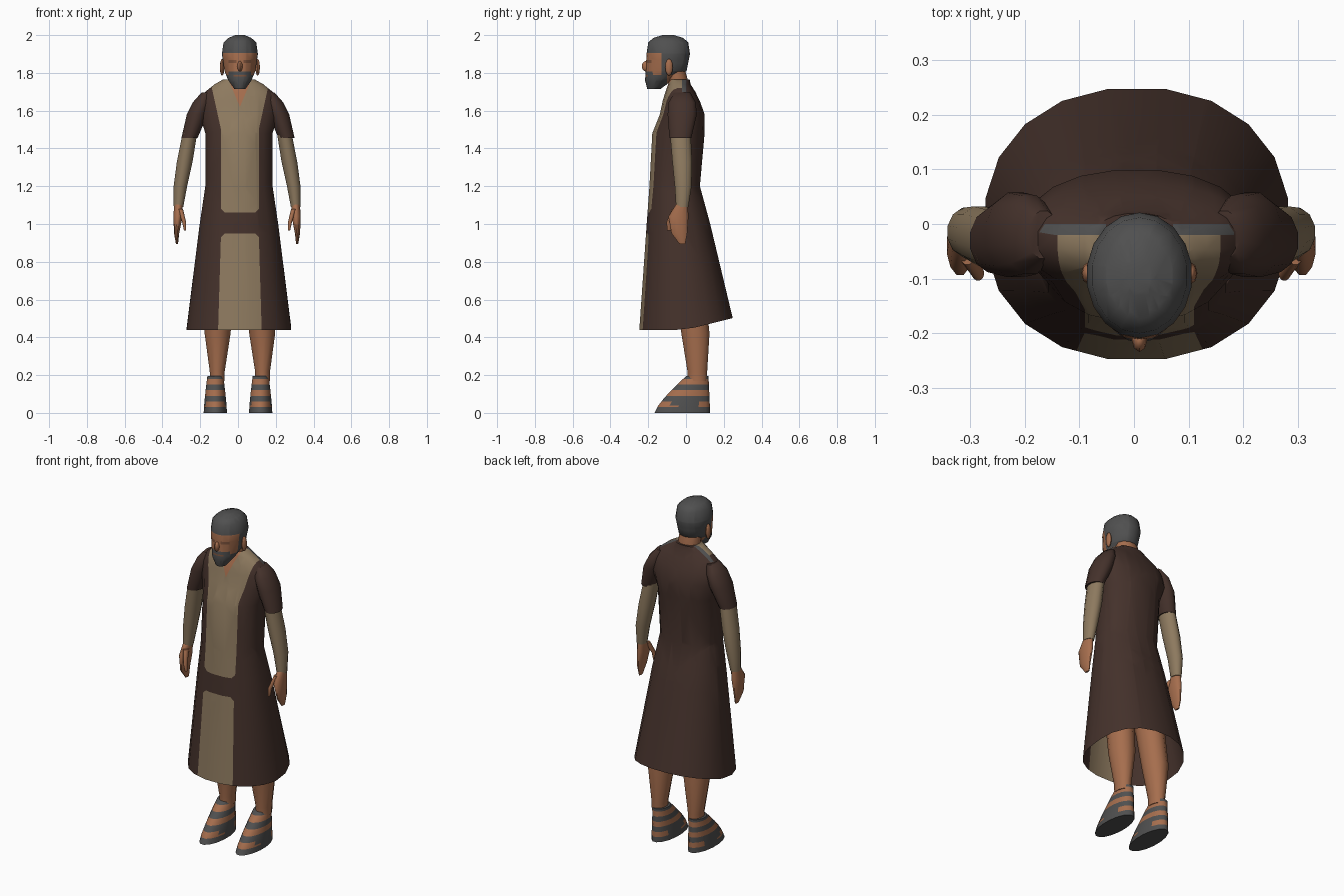
import bpy, bmesh, math
from mathutils import Matrix

cube = bpy.data.objects.get("Cube")
if cube:
    bpy.data.objects.remove(cube)


def material(name, red, green, blue):
    mat = bpy.data.materials.new(name)
    mat.use_nodes = True
    mat.diffuse_color = (red, green, blue, 1)
    shader = mat.node_tree.nodes["Principled BSDF"]
    shader.inputs["Base Color"].default_value = mat.diffuse_color
    shader.inputs["Roughness"].default_value = .9
    return mat


brown = material("dark brown cloth", .058, .031, .024)
tan = material("tan cloth", .27, .195, .115)
skin = material("skin", .38, .155, .075)
shade = material("dark skin", .2, .085, .045)
grey = material("charcoal grey", .08, .08, .08)


def loft(rings, sides=12, power=2, open_bottom=False):
    """Stack of horizontal ovals, each given as height, centre x, centre y, radius x, radius y."""
    mesh = bmesh.new()
    loops = []

    def rounded(value):
        return math.copysign(abs(value) ** (2 / power), value)

    for height, x, y, radius_x, radius_y in rings:
        angles = [math.tau * (i + .5) / sides for i in range(sides)]
        loops.append([mesh.verts.new((x + radius_x * rounded(math.cos(angle)),
                                      y + radius_y * rounded(math.sin(angle)),
                                      height)) for angle in angles])
    for lower, upper in zip(loops, loops[1:]):
        for i in range(sides):
            mesh.faces.new((lower[i - 1], lower[i], upper[i], upper[i - 1]))
    if not open_bottom:
        mesh.faces.new(reversed(loops[0]))
    mesh.faces.new(loops[-1])
    return mesh


def centred(x, rings):
    """Give every ring the same centre x."""
    return [(height, x, *rest) for height, *rest in rings]


def cut(mesh, point, normal):
    geometry = mesh.verts[:] + mesh.edges[:] + mesh.faces[:]
    bmesh.ops.bisect_plane(mesh, geom=geometry, plane_co=point, plane_no=normal)


def cut_heights(mesh, heights):
    for height in heights:
        cut(mesh, (0, 0, height), (0, 0, 1))


def cut_depths(mesh, depths):
    for depth in depths:
        cut(mesh, (0, depth, 0), (0, 1, 0))


def finish(name, mesh, materials, rule=None):
    """Colour the faces by the rule, then make a smooth shaded object."""
    if rule:
        for face in mesh.faces:
            centre = face.calc_center_median()
            face.material_index = materials.index(rule(centre.x, centre.y, centre.z))
    data = bpy.data.meshes.new(name)
    mesh.to_mesh(data)
    mesh.free()
    for mat in materials:
        data.materials.append(mat)
    part = bpy.data.objects.new(name, data)
    bpy.context.collection.objects.link(part)
    bpy.ops.object.select_all(action="DESELECT")
    part.select_set(True)
    bpy.context.view_layer.objects.active = part
    bpy.ops.object.shade_smooth_by_angle(angle=math.radians(50))


def blob(name, location, size, mat):
    mesh = bmesh.new()
    place = Matrix.LocRotScale(location, None, size)
    bmesh.ops.create_uvsphere(mesh, u_segments=8, v_segments=6, radius=1, matrix=place)
    finish(name, mesh, [mat])


# Robe: one shell from the open hem to the collar, hem raised at the back
middle = .01
robe = loft(centred(.005, [
    (.44, 0, .28, .25), (1, -.04, .21, .17), (1.2, -.06, .18, .135),
    (1.48, -.04, .18, .14), (1.58, -.02, .21, .12), (1.65, -.025, .21, .1),
    (1.7, -.03, .18, .08), (1.74, -.035, .13, .06), (1.765, -.035, .085, .055)]),
    sides=20, power=2.2, open_bottom=True)
for vert in robe.verts:
    if vert.co.z < .5:
        vert.co.z += max(0, vert.co.y) / 4

# Tan panels: straight chest flaring to the shoulders, skirt widening to the hem
chest_bottom, skirt_top, flare_start, notch = 1.06, .95, 1.5, 1.62
half_width, corner = .1, .08
chest_flare, skirt_flare, notch_slope = .22, .03, .42
collar_back, patch_back = -.02, 0
cut_heights(robe, (chest_bottom, skirt_top))
cut_depths(robe, (collar_back, patch_back))
for side in (-1, 1):
    edge = middle + side * half_width
    clip = middle + side * corner
    cut(robe, (edge, 0, 0), (1, 0, 0))
    cut(robe, (edge, 0, flare_start), (side, 0, -chest_flare))
    cut(robe, (edge, 0, skirt_top), (side, 0, skirt_flare))
    cut(robe, (clip, 0, chest_bottom), (side, 0, -1))
    cut(robe, (clip, 0, skirt_top), (side, 0, 1))
    cut(robe, (middle, 0, notch), (side, 0, -notch_slope))


def robe_colour(x, y, z):
    across = abs(x - middle)
    if z > notch and y < collar_back and across < notch_slope * (z - notch):
        return skin
    if z > 1.68 and collar_back < y < patch_back and corner / 2 < across < .17:
        return grey
    if y > collar_back:
        return brown
    if z > chest_bottom:
        width = half_width + chest_flare * max(0, z - flare_start)
        return tan if across < min(width, corner + z - chest_bottom) else brown
    if z < skirt_top:
        drop = skirt_top - z
        return tan if across < min(half_width + skirt_flare * drop, corner + drop) else brown
    return brown


finish("robe", robe, [brown, tan, skin, grey], robe_colour)

finish("neck", loft(centred(middle, [
    (1.68, -.04, .066, .05), (1.75, -.04, .064, .055), (1.84, -.07, .066, .06)])), [skin])

# Head: hair, beard, eyes and mouth are cut into the surface
head = loft(centred(middle, [
    (1.715, -.17, .03, .035), (1.76, -.145, .062, .072), (1.81, -.105, .083, .108),
    (1.9, -.094, .097, .115), (1.96, -.094, .088, .106), (1.985, -.094, .062, .08),
    (2, -.094, .025, .03)]), sides=18)
hairline, eye_top, eye_bottom = 1.905, 1.868, 1.852
moustache, mouth_top, mouth_bottom = 1.808, 1.79, 1.782
sideburn, nape = -.13, -.1
eye_inner, mouth_half, eye_outer = .018, .035, .06
cut_heights(head, (hairline, eye_top, eye_bottom, moustache, mouth_top, mouth_bottom))
cut_depths(head, (sideburn, nape))
for offset in (eye_inner, mouth_half, eye_outer):
    for side in (-1, 1):
        cut(head, (middle + side * offset, 0, 0), (1, 0, 0))


def head_colour(x, y, z):
    across = abs(x - middle)
    if z > hairline or (y > sideburn and z > mouth_top):
        return grey
    if y > nape:
        return skin
    if mouth_bottom < z < mouth_top and across < mouth_half:
        return shade
    if z < mouth_top or (z < moustache and across < eye_outer):
        return grey
    if eye_bottom < z < eye_top and eye_inner < across < eye_outer:
        return shade
    return skin


finish("head", head, [skin, grey, shade], head_colour)
blob("nose", (middle, -.212, 1.835), (.014, .022, .028), skin)

# Sandalled foot: even bands of grey strap and skin over a grey sole
strap = .03
foot_height = .195


def foot_colour(x, y, z):
    band = int(z / strap)
    side_flap = z < strap * 3 and -.06 < y < .08
    return grey if band % 2 == 0 or side_flap else skin


def foot_ring(level):
    rise = level ** 1.3
    return (foot_height * level, .12, -.02 + .08 * rise,
            .063 - .02 * rise, .15 - .09 * rise)


# Paired parts, given for the left side and mirrored to the right
for side, label in ((1, "left"), (-1, "right")):
    def limb(name, mat, shift, rings):
        placed = [(z, side * x + shift, *rest) for z, x, *rest in rings]
        finish(f"{label}_{name}", loft(placed), [mat])

    blob(f"{label}_ear", (middle + side * .094, -.09, 1.83), (.012, .02, .045), skin)

    limb("sleeve", brown, 0, [
        (1.455, .257, -.03, .044, .06), (1.58, .216, -.02, .057, .08),
        (1.645, .19, -.02, .05, .074), (1.695, .165, -.02, .03, .045)])
    limb("under_sleeve", tan, -.005, [
        (1.09, .31, -.02, .026, .034), (1.2, .3, -.015, .037, .046),
        (1.33, .277, -.02, .043, .054), (1.48, .25, -.03, .04, .057)])
    limb("hand", skin, -.005, [
        (.895, .318, -.02, .006, .016), (.95, .32, -.035, .014, .043),
        (1.04, .313, -.04, .025, .055), (1.11, .31, -.02, .023, .03)])
    limb("thumb", skin, -.005, [
        (.965, .275, -.09, .006, .01), (1.01, .28, -.09, .011, .014),
        (1.08, .3, -.055, .014, .02)])
    limb("leg", skin, .01, [
        (.17, .12, .06, .04, .053), (.22, .12, .06, .041, .054),
        (.42, .118, .05, .071, .077), (.8, .1, 0, .08, .09)])

    foot = loft([(z, side * x, *rest) for z, x, *rest in
                 (foot_ring(step / 5) for step in range(6))], sides=16)
    cut_heights(foot, [strap * band for band in range(1, 7)])
    finish(f"{label}_foot", foot, [skin, grey], foot_colour)
